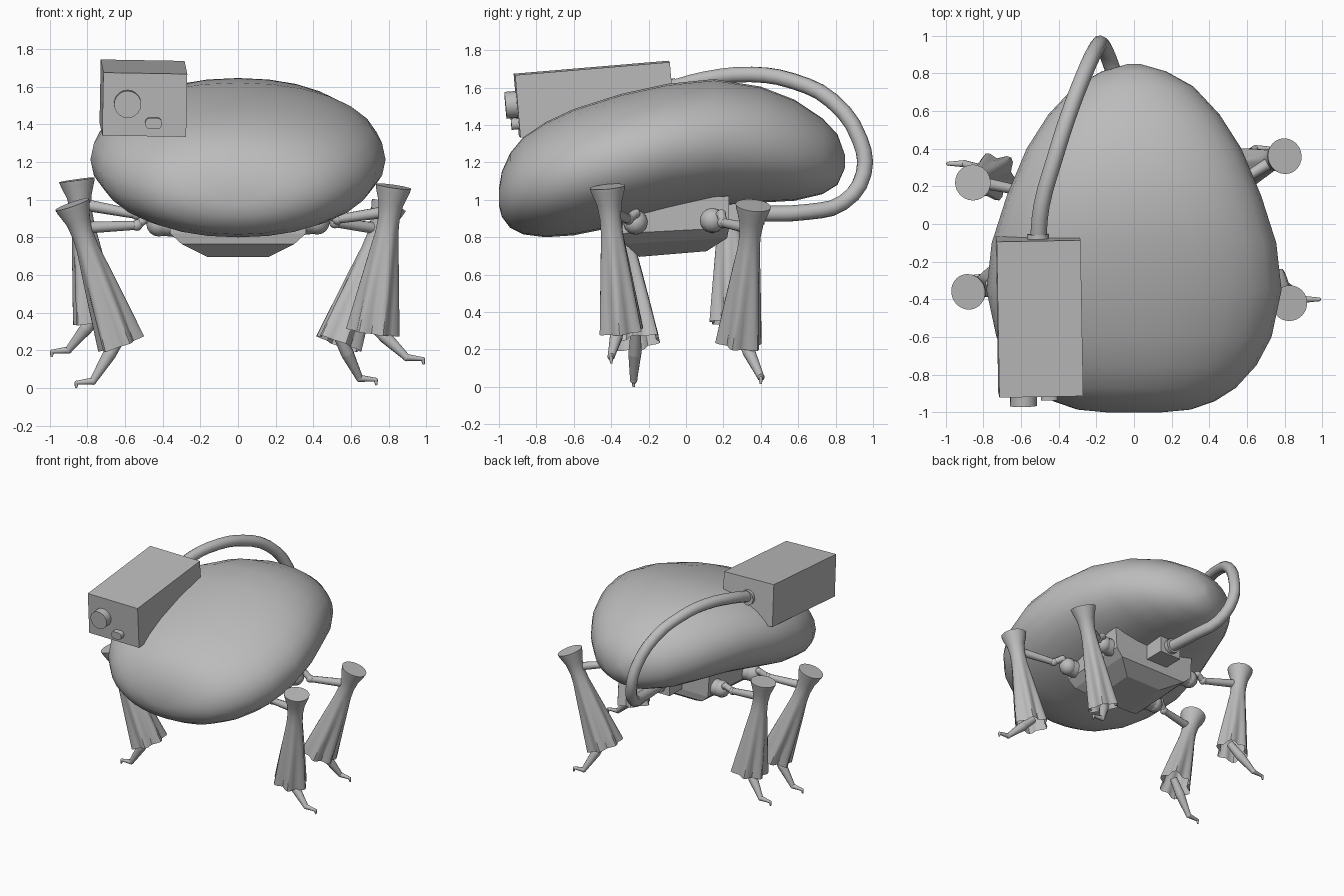
import bpy, bmesh, math
from mathutils import Vector, Matrix

if "Cube" in bpy.data.objects:
    bpy.data.objects.remove(bpy.data.objects["Cube"], do_unlink=True)

GREY = (0.5, 0.5, 0.5, 1)
mat = bpy.data.materials.new("plain grey")
mat.use_nodes = True
mat.diffuse_color = GREY
mat.node_tree.nodes["Principled BSDF"].inputs["Base Color"].default_value = GREY


def activate(ob):
    bpy.ops.object.select_all(action='DESELECT')
    ob.select_set(True)
    bpy.context.view_layer.objects.active = ob


def finish(name, bm, smooth=True):
    bmesh.ops.recalc_face_normals(bm, faces=bm.faces[:])
    mesh = bpy.data.meshes.new(name)
    bm.to_mesh(mesh)
    bm.free()
    ob = bpy.data.objects.new(name, mesh)
    bpy.context.collection.objects.link(ob)
    mesh.materials.append(mat)
    if smooth:
        activate(ob)
        bpy.ops.object.shade_smooth_by_angle(angle=math.radians(40))
    return ob


def loft(bm, rings, close_end=True):
    """Skin a list of equal rings and close the ends."""
    rows = [[bm.verts.new(p) for p in ring] for ring in rings]
    n = len(rows[0])
    for a, b in zip(rows, rows[1:]):
        for i in range(n):
            j = (i + 1) % n
            bm.faces.new((a[i], a[j], b[j], b[i]))
    bm.faces.new(rows[0])
    if close_end:
        bm.faces.new(rows[-1])


def circle(n):
    return [2 * math.pi * i / n for i in range(n)]


def frame(axis):
    return Vector(axis).to_track_quat('Z', 'Y').to_matrix()


def rod(bm, p, q, r1, r2, sides=12):
    p, q = Vector(p), Vector(q)
    m = frame(q - p)
    loft(bm, [[c + m @ Vector((r * math.cos(a), r * math.sin(a), 0)) for a in circle(sides)]
              for c, r in ((p, r1), (q, r2))])


def ball(bm, p, r):
    bmesh.ops.create_uvsphere(bm, u_segments=12, v_segments=8, radius=r,
                              matrix=Matrix.Translation(p))


def soft(v):
    """Slightly squared sine or cosine for a fuller section."""
    return math.copysign(abs(v) ** .94, v)


# Egg-shaped body: y, half width, top, bottom of each section
sections = [
    (-1, .14, 1.06, .97), (-.985, .3, 1.15, .91), (-.94, .43, 1.25, .85),
    (-.87, .54, 1.335, .815), (-.75, .65, 1.415, .8), (-.6, .73, 1.485, .81),
    (-.35, .783, 1.565, .86), (-.1, .755, 1.62, .92), (.15, .675, 1.645, .965),
    (.4, .57, 1.605, .985), (.58, .455, 1.535, .995), (.73, .315, 1.435, 1.03),
    (.81, .17, 1.35, 1.08), (.85, .03, 1.24, 1.17)]
bm = bmesh.new()
loft(bm, [[(w * soft(math.cos(a)), y, (t + b) / 2 + (t - b) / 2 * soft(math.sin(a)))
           for a in circle(28)] for y, w, t, b in sections])
finish("body", bm)

# Tilted camera box with two lenses, built around its own centre
place = Matrix.Translation((-.502, -.49, 1.538)) @ Matrix.Rotation(math.radians(1), 4, 'Z') \
    @ Matrix.Rotation(math.radians(4.8), 4, 'X') @ Matrix.Rotation(math.radians(1), 4, 'Y')
bm = bmesh.new()
bmesh.ops.create_cube(bm, size=1, matrix=place @ Matrix.Diagonal((.445, .83, .335, 1)))
finish("camera_box", bm, False)

bm = bmesh.new()
rod(bm, (-.092, -.4, .005), (-.092, -.475, .005), .072, .072, 20)
bm.transform(place)
finish("large_lens", bm)

bm = bmesh.new()
loft(bm, [[(.048 + math.copysign(.018, math.cos(a)) + .027 * math.cos(a), y,
            -.096 + .03 * math.sin(a)) for a in circle(18)] for y in (-.4, -.455)])
bm.transform(place)
finish("small_lens", bm)

# Cable from the camera box round the back to the underside
path = [(-.51, -.1, 1.59), (-.49, .1, 1.645), (-.42, .35, 1.67), (-.35, .57, 1.635),
        (-.27, .78, 1.53), (-.2, .93, 1.32), (-.17, .95, 1.14), (-.12, .84, .985),
        (-.06, .65, .935), (-.03, .36, .925)]
curve = bpy.data.curves.new("cable", 'CURVE')
curve.dimensions = '3D'
curve.bevel_depth = .043
curve.bevel_resolution = 3
curve.resolution_u = 3
curve.use_fill_caps = True
spline = curve.splines.new('BEZIER')
spline.bezier_points.add(len(path) - 1)
for point, co in zip(spline.bezier_points, path):
    point.co = co
    point.handle_left_type = point.handle_right_type = 'AUTO'
curve.materials.append(mat)
cable = bpy.data.objects.new("cable", curve)
bpy.context.collection.objects.link(cable)
activate(cable)
bpy.ops.object.convert(target='MESH')

bm = bmesh.new()
rod(bm, (-.51, -.09, 1.59), (-.51, -.055, 1.592), .058, .058, 16)
rod(bm, (-.03, .38, .925), (-.03, .42, .925), .058, .058, 16)
finish("cable_collars", bm)

# Chamfered hull under the body: z, half width, back, front
bm = bmesh.new()
loft(bm, [[(-w, f, z - .03), (w, f, z - .03), (w, b, z), (-w, b, z)]
          for z, w, b, f in ((1.02, .37, .23, -.34), (.85, .36, .23, -.34),
                             (.795, .3, .22, -.33), (.725, .16, .11, -.25))])
finish("under_hull", bm, False)
bm = bmesh.new()
bmesh.ops.create_cube(bm, size=1, matrix=Matrix.Translation((-.03, .28, .93))
                      @ Matrix.Diagonal((.19, .22, .15, 1)))
finish("cable_socket", bm, False)

# Trouser profile: fraction of length, radius, pleat depth
PROFILE = ((0, .095, 0), (.03, .09, 0), (.12, .066, 0), (.22, .057, 0), (.32, .06, .02),
           (.5, .077, .06), (.75, .098, .11), (1, .116, .16))


def leg(name, top, hem, hip, toe):
    top, hem, hip, toe = map(Vector, (top, hem, hip, toe))
    axis = hem - top
    m = frame(axis)
    out = Vector((math.copysign(1, toe.x), 0, 0))

    # Pleated trouser leg, open at the hem
    bm = bmesh.new()
    rings = []
    for t, r, pleat in PROFILE:
        ring = []
        for a in circle(36):
            s = r * (1 + pleat * math.cos(6 * a) - pleat * .5 * math.cos(2 * a + 1))
            ring.append(top + axis * t + m @ Vector((s * math.cos(a), s * math.sin(a), 0)))
        rings.append(ring)
    loft(bm, rings, close_end=False)
    finish(name + "_trouser", bm)

    # Arm with a bent link from the hull to the trouser
    knee = top + axis * .17
    elbow = hip.lerp(knee, .28)
    bend = hip.lerp(elbow, .5) + Vector((0, .02, .04))
    bm = bmesh.new()
    rod(bm, hip - out * .1, hip, .07, .06)
    ball(bm, hip, .066)
    for p, q in ((hip, bend), (bend, elbow)):
        rod(bm, p, q, .024, .024)
    ball(bm, bend, .025)
    ball(bm, elbow, .03)
    rod(bm, elbow, knee, .024, .032)
    ball(bm, knee, .056)
    finish(name + "_arm", bm)

    # Thin foot ending in a hooked claw
    ankle = toe - out * .08 + Vector((0, 0, .022))
    tip = toe + out * .006 + Vector((0, 0, .014))
    start = hem - axis * .08 - out * .03
    middle = start.lerp(ankle, .45)
    bm = bmesh.new()
    rod(bm, start, middle, .028, .035)
    rod(bm, middle, ankle, .035, .019)
    ball(bm, ankle, .02)
    rod(bm, ankle, tip, .019, .01)
    ball(bm, tip, .011)
    rod(bm, tip, toe + out * .01 - Vector((0, 0, .015)), .011, .006)
    finish(name + "_foot", bm)


leg("front_left", (.825, -.42, 1.07), (.715, -.345, .295), (.42, -.27, .88), (.975, -.4, .14))
leg("back_left", (.8, .36, .97), (.535, .28, .235), (.42, .14, .89), (.725, .4, .03))
leg("front_right", (-.88, -.36, .975), (-.62, -.26, .235), (-.42, -.27, .87), (-.85, -.28, .015))
leg("back_right", (-.855, .22, 1.105), (-.75, .25, .35), (-.42, .14, .9), (-.98, .32, .18))
